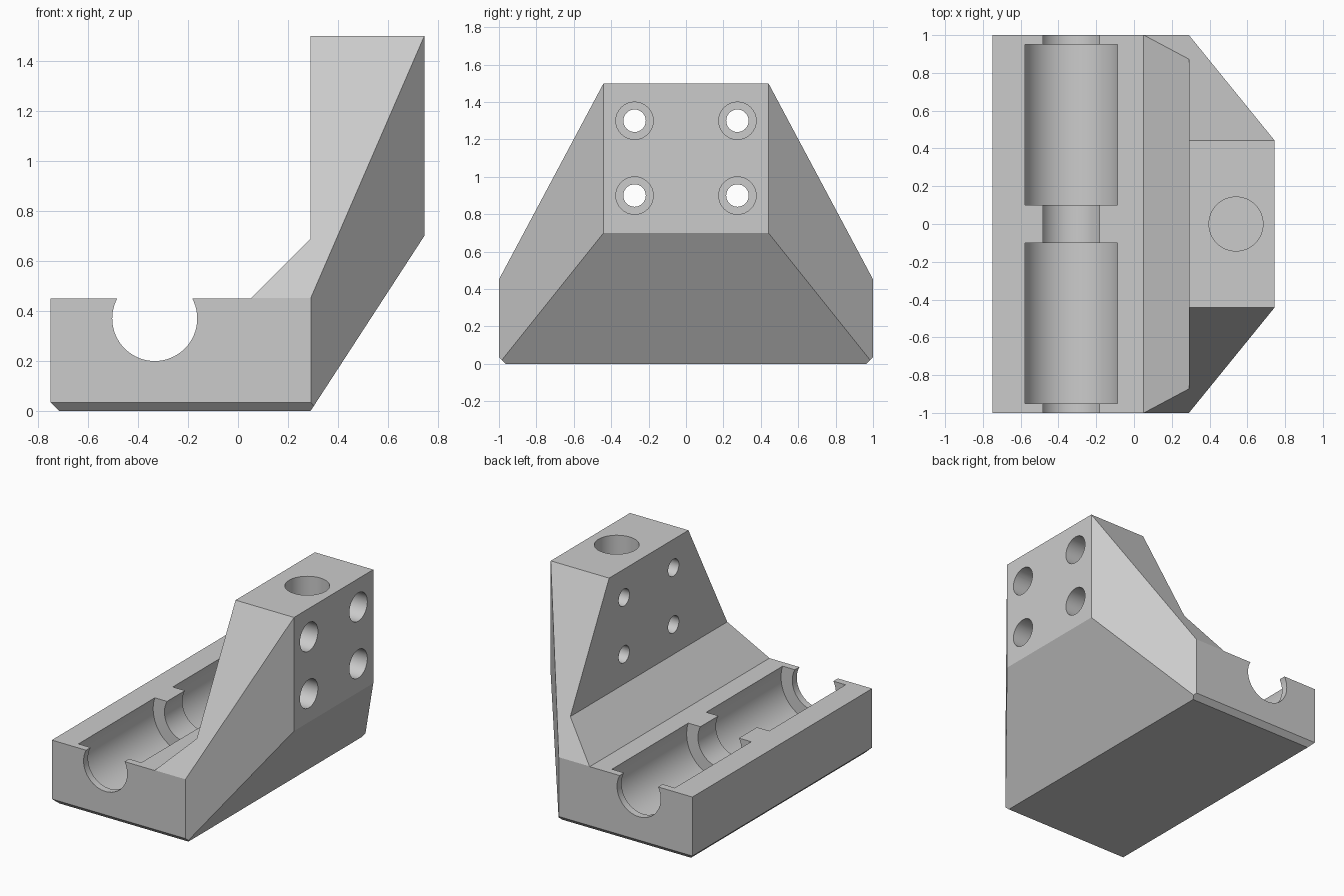
import bpy
import bmesh
from math import pi
from mathutils import Vector, Matrix

cube = bpy.data.objects.get("Cube")
if cube:
    bpy.data.objects.remove(cube, do_unlink=True)

# Single grey material
grey = bpy.data.materials.new("light_grey")
grey.use_nodes = True
colour = (0.6, 0.6, 0.6, 1)
grey.diffuse_color = colour
grey.node_tree.nodes["Principled BSDF"].inputs["Base Color"].default_value = colour


def make_object(name, bm):
    mesh = bpy.data.meshes.new(name)
    bmesh.ops.recalc_face_normals(bm, faces=bm.faces)
    bm.to_mesh(mesh)
    bm.free()
    mesh.materials.append(grey)
    obj = bpy.data.objects.new(name, mesh)
    bpy.context.scene.collection.objects.link(obj)
    return obj


def trim(bm, point, normal):
    """Slice off everything on the normal's side and cap the cut."""
    geom = bm.verts[:] + bm.edges[:] + bm.faces[:]
    bmesh.ops.bisect_plane(bm, geom=geom, dist=1e-5, plane_co=point,
                           plane_no=normal, clear_outer=True)
    rim = [e for e in bm.edges if e.is_boundary]
    bmesh.ops.holes_fill(bm, edges=rim, sides=0)


# Bracket body: side profile extruded along y
profile = [(-0.75, 0.035), (-0.715, 0), (0.29, 0), (0.745, 0.7), (0.745, 1.5),
           (0.29, 1.5), (0.29, 0.69), (0.05, 0.45), (-0.75, 0.45)]
bm = bmesh.new()
face = bm.faces.new([bm.verts.new((x, -1, z)) for x, z in profile])
extruded = bmesh.ops.extrude_face_region(bm, geom=[face])["geom"]
bmesh.ops.translate(bm, vec=(0, 2, 0),
                    verts=[v for v in extruded if isinstance(v, bmesh.types.BMVert)])
bmesh.ops.recalc_face_normals(bm, faces=bm.faces)
for s in (-1, 1):
    # Sloping shoulder, vertical flank and bottom chamfer on each end
    trim(bm, Vector((0, s, 0.452)), Vector((0, s * 1.05, 0.56)))
    trim(bm, Vector((0.291, s, 0)), Vector((0.56, s * 0.455, 0)))
    trim(bm, Vector((0, s, 0.035)), Vector((0, s, -1)))
body = make_object("bracket_body", bm)


def bore(name, radius, start, axis, length, sides=64):
    """Subtract a round hole that runs from start along axis."""
    bm = bmesh.new()
    axis = Vector(axis)
    turn = axis.to_track_quat("Z", "Y").to_matrix().to_4x4()
    move = Matrix.Translation(Vector(start) + axis * length / 2)
    bmesh.ops.create_cone(bm, cap_ends=True, segments=sides, radius1=radius,
                          radius2=radius, depth=length, matrix=move @ turn)
    cutter = make_object(name, bm)
    cutter.hide_render = True
    mod = body.modifiers.new(name, "BOOLEAN")
    mod.operation = "DIFFERENCE"
    mod.solver = "EXACT"
    mod.object = cutter
    bpy.ops.object.modifier_apply(modifier=name)
    bpy.data.objects.remove(cutter, do_unlink=True)


bpy.ops.object.select_all(action="DESELECT")
body.select_set(True)
bpy.context.view_layer.objects.active = body

# Rod channel with two wider bearing pockets
bore("rod_channel", 0.17, (-0.333, -1.1, 0.37), (0, 1, 0), 2.2)
for y in (-0.95, 0.1):
    bore("bearing_pocket", 0.258, (-0.333, y, 0.37), (0, 1, 0), 0.85)

# Blind socket in the top of the upright
bore("top_socket", 0.143, (0.54, 0, 1.6), (0, 0, -1), 0.9)

# Counterbored screw holes
for y in (-0.275, 0.275):
    for z in (0.9, 1.3):
        bore("screw_hole", 0.06, (0.8, y, z), (-1, 0, 0), 0.6, 32)
        bore("screw_head", 0.1, (0.8, y, z), (-1, 0, 0), 0.3, 32)

bpy.ops.object.shade_smooth_by_angle(angle=pi / 9)
